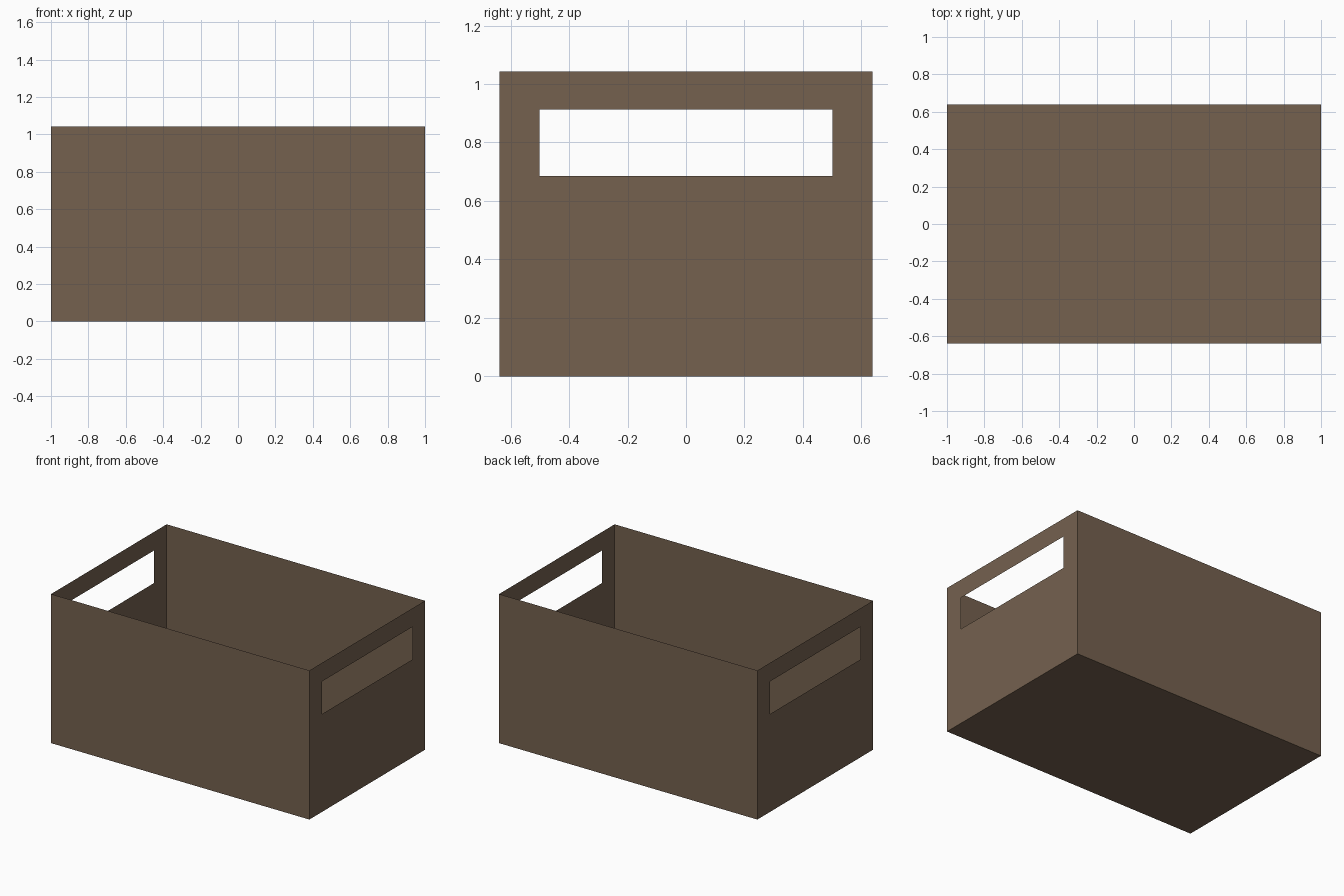
import bpy, bmesh
from mathutils import Vector

if "Cube" in bpy.data.objects:
    bpy.data.objects.remove(bpy.data.objects["Cube"])

X, Y, H = 1.0, 0.639, 1.043           # half length, half width, height
HOLE_Y, HOLE_Z0, HOLE_Z1 = 0.502, 0.685, 0.913

mat = bpy.data.materials.new("brown wood")
mat.diffuse_color = (0.178, 0.12, 0.078, 1)
mat.use_nodes = True
mat.node_tree.nodes["Principled BSDF"].inputs["Base Color"].default_value = mat.diffuse_color


def sheet(name, quads, outward):
    """Thin sheet made of quads, all facing the outward direction."""
    bm = bmesh.new()
    for q in quads:
        f = bm.faces.new([bm.verts.new(p) for p in q])
        f.normal_update()
        if f.normal.dot(Vector(outward)) < 0:
            f.normal_flip()
    bmesh.ops.remove_doubles(bm, verts=bm.verts, dist=1e-5)
    me = bpy.data.meshes.new(name)
    bm.to_mesh(me)
    bm.free()
    me.materials.append(mat)
    bpy.context.collection.objects.link(bpy.data.objects.new(name, me))


# floor
sheet("floor", [[(-X, -Y, 0), (X, -Y, 0), (X, Y, 0), (-X, Y, 0)]], (0, 0, -1))

# long walls
for s, side in ((-1, "front"), (1, "back")):
    y = s * Y
    sheet(side + "_wall", [[(-X, y, 0), (X, y, 0), (X, y, H), (-X, y, H)]], (0, s, 0))

# end walls: a grid of quads with the handle opening left out
ys = (-Y, -HOLE_Y, HOLE_Y, Y)
zs = (0, HOLE_Z0, HOLE_Z1, H)
for s, side in ((-1, "left"), (1, "right")):
    x = s * X
    quads = [[(x, ys[i], zs[j]), (x, ys[i + 1], zs[j]),
              (x, ys[i + 1], zs[j + 1]), (x, ys[i], zs[j + 1])]
             for i in range(3) for j in range(3) if (i, j) != (1, 1)]
    sheet(side + "_wall_with_handle", quads, (s, 0, 0))
